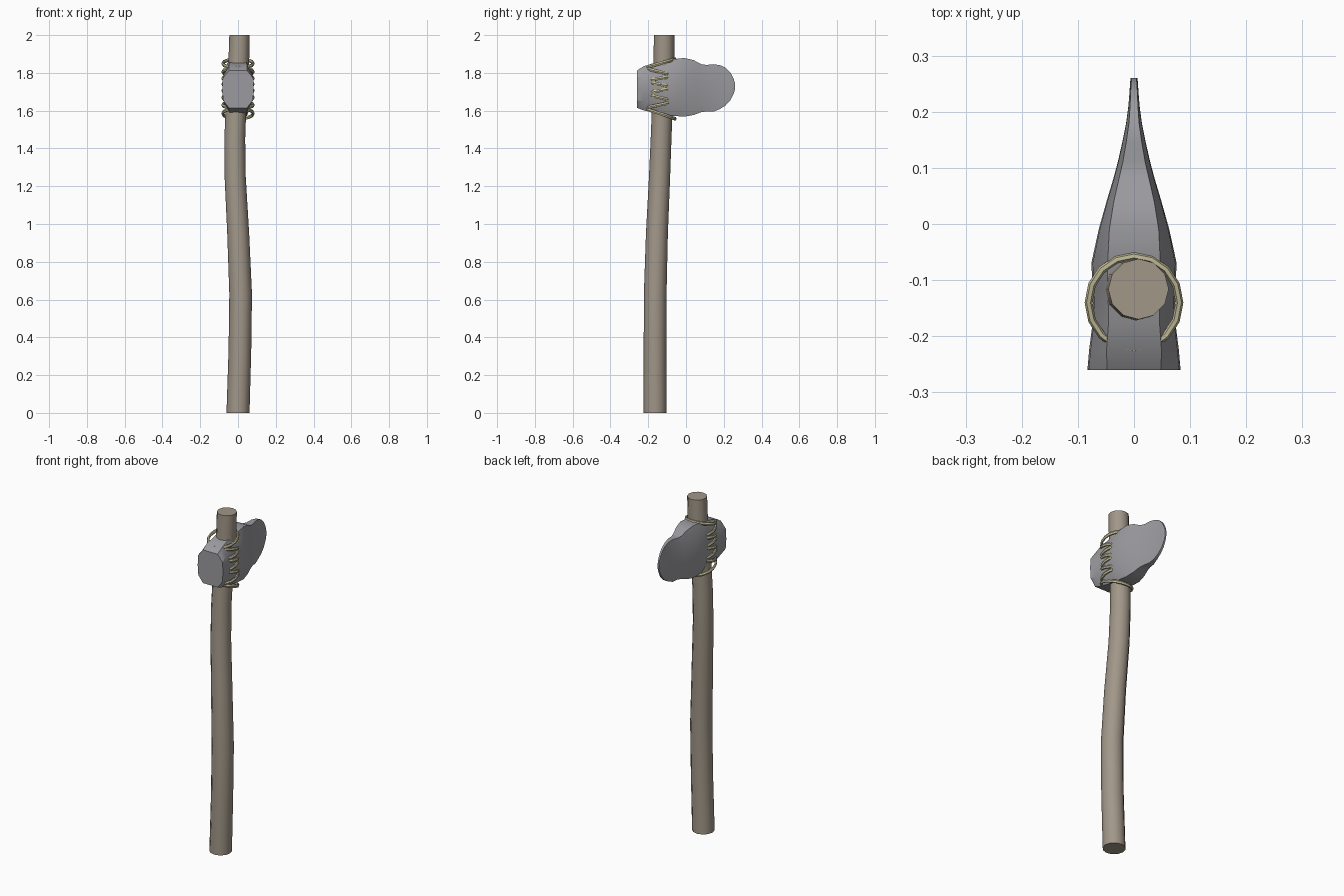
import bpy, bmesh, math

if "Cube" in bpy.data.objects:
    bpy.data.objects.remove(bpy.data.objects["Cube"])


def material(name, rgb):
    m = bpy.data.materials.new(name)
    m.diffuse_color = (*rgb, 1)
    m.use_nodes = True
    m.node_tree.nodes["Principled BSDF"].inputs["Base Color"].default_value = m.diffuse_color
    return m


wood = material("wood", (0.36, 0.31, 0.25))
stone = material("stone", (0.33, 0.33, 0.35))
cord = material("cord", (0.58, 0.54, 0.34))


def add_loft(bm, sections, closed=False):
    """Skin a list of equal-length point loops; cap the ends or close it."""
    rings = [[bm.verts.new(p) for p in s] for s in sections]
    pairs = list(zip(rings, rings[1:]))
    if closed:
        pairs.append((rings[-1], rings[0]))
    n = len(rings[0])
    for a, b in pairs:
        for i in range(n):
            j = (i + 1) % n
            bm.faces.new((a[i], a[j], b[j], b[i]))
    if not closed:
        bm.faces.new(rings[0])
        bm.faces.new(rings[-1])


def finish(bm, name, mat, angle):
    bmesh.ops.recalc_face_normals(bm, faces=bm.faces)
    mesh = bpy.data.meshes.new(name)
    bm.to_mesh(mesh)
    bm.free()
    mesh.materials.append(mat)
    ob = bpy.data.objects.new(name, mesh)
    bpy.context.collection.objects.link(ob)
    bpy.ops.object.select_all(action='DESELECT')
    ob.select_set(True)
    bpy.context.view_layer.objects.active = ob
    bpy.ops.object.shade_smooth_by_angle(angle=math.radians(angle))


# Handle: crooked branch; x, y, z, radius
path = [(0.0, -0.163, 0.0, 0.061), (0.010, -0.164, 0.33, 0.060),
        (0.014, -0.163, 0.63, 0.060), (0.001, -0.154, 0.95, 0.058),
        (-0.015, -0.140, 1.25, 0.056), (-0.017, -0.132, 1.45, 0.055),
        (-0.010, -0.124, 1.65, 0.055), (0.004, -0.117, 1.85, 0.055),
        (0.008, -0.116, 2.0, 0.054)]
bm = bmesh.new()
add_loft(bm, [[(x + r * math.cos(a), y + r * math.sin(a), z)
               for a in (math.tau * i / 12 for i in range(12))]
              for x, y, z, r in path])
finish(bm, "handle", wood, 40)

# Axe head: y, bottom z, top z, half width, half width of top/bottom flat
stations = [(-0.26, 1.615, 1.812, 0.083, 0.048), (-0.225, 1.602, 1.835, 0.080, 0.049),
            (-0.17, 1.590, 1.852, 0.073, 0.045), (-0.11, 1.578, 1.862, 0.074, 0.047),
            (-0.07, 1.573, 1.872, 0.076, 0.047), (-0.01, 1.568, 1.879, 0.063, 0.044),
            (0.04, 1.577, 1.868, 0.049, 0.036), (0.08, 1.592, 1.846, 0.037, 0.027),
            (0.11, 1.596, 1.842, 0.029, 0.020), (0.145, 1.595, 1.846, 0.021, 0.014),
            (0.18, 1.609, 1.841, 0.014, 0.009), (0.21, 1.628, 1.827, 0.010, 0.007),
            (0.235, 1.655, 1.802, 0.008, 0.006), (0.252, 1.688, 1.770, 0.007, 0.005),
            (0.26, 1.715, 1.742, 0.006, 0.004)]
bm = bmesh.new()
sections = []
for y, lo, hi, w, f in stations:
    h = hi - lo
    right = [(f, lo), (w * 0.95, lo + 0.2 * h), (w, lo + 0.5 * h),
             (w * 0.97, hi - 0.2 * h), (f, hi)]
    sections.append([(x, y, z) for x, z in right] +
                    [(-x, y, z) for x, z in reversed(right)])
add_loft(bm, sections)
finish(bm, "axe_head", stone, 30)

# Lashing: alternately tilted cord rings that zigzag through the head
back = [1.873, 1.785, 1.722, 1.648, 1.557]
front = [1.826, 1.757, 1.690, 1.613]
tilts = [(back[i + k], front[i]) for i in range(4) for k in (0, 1)]
bm = bmesh.new()
for zb, zf in tilts:
    loops = []
    for i in range(16):
        a = math.tau * i / 16
        s, c = math.sin(a), math.cos(a)
        zc = (zb + zf) / 2 + (zb - zf) / 2 * s
        loops.append([((0.081 + 0.007 * math.cos(t)) * c,
                       -0.14 + (0.083 + 0.007 * math.cos(t)) * s,
                       zc + 0.010 * math.sin(t))
                      for t in (math.tau * k / 6 for k in range(6))])
    add_loft(bm, loops, closed=True)
finish(bm, "lashing", cord, 40)
